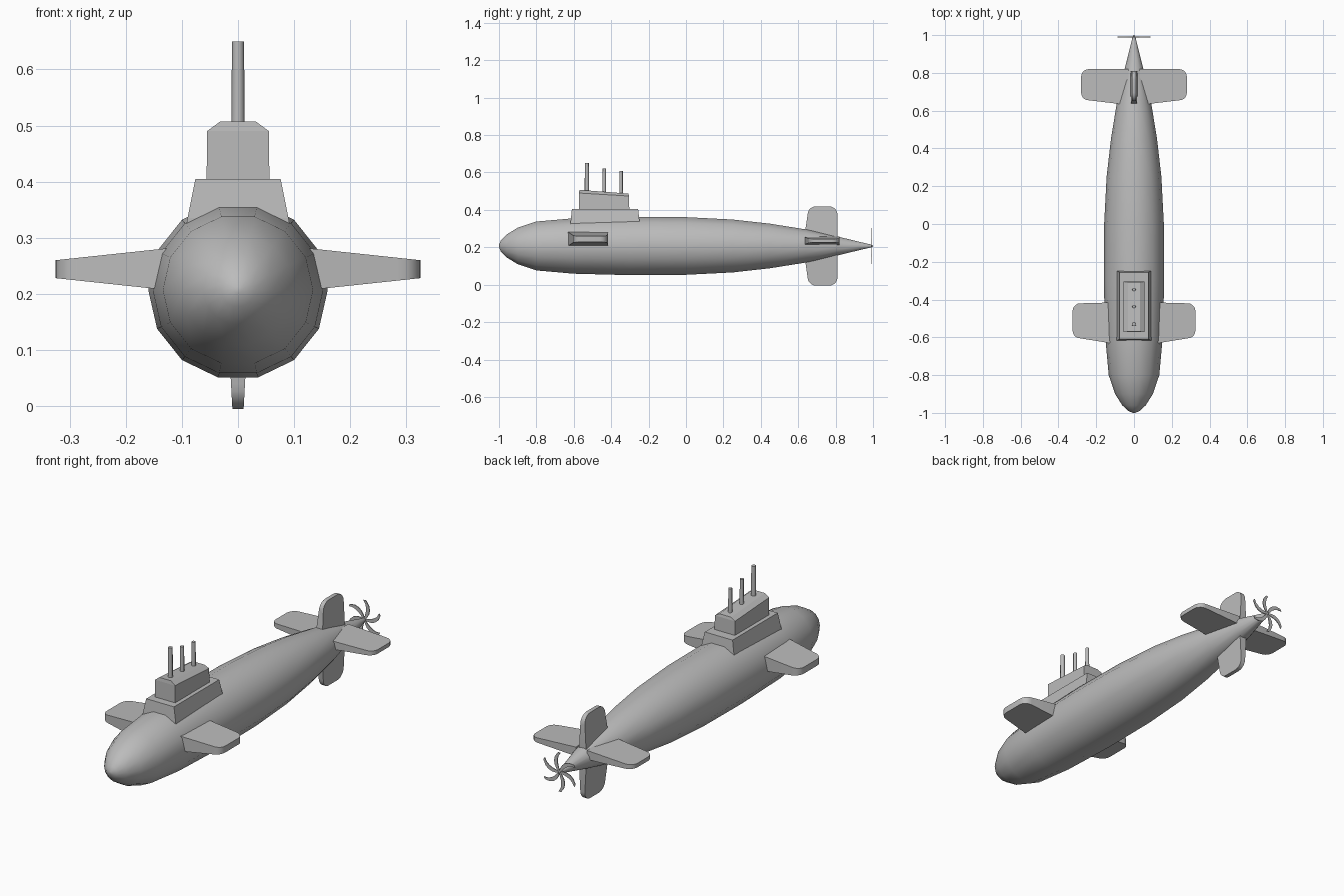
import bpy, bmesh, math
from mathutils import Matrix, Vector

cube = bpy.data.objects.get("Cube")
if cube:
    bpy.data.objects.remove(cube)

AXIS_Z = 0.207

grey = bpy.data.materials.new("plain_grey")
grey.use_nodes = True
colour = (0.5, 0.5, 0.5, 1)
grey.diffuse_color = colour
grey.node_tree.nodes["Principled BSDF"].inputs["Base Color"].default_value = colour


def finish(name, bm, smooth=None):
    """Turn a bmesh into a named, coloured object."""
    bmesh.ops.recalc_face_normals(bm, faces=bm.faces)
    mesh = bpy.data.meshes.new(name)
    bm.to_mesh(mesh)
    bm.free()
    mesh.materials.append(grey)
    ob = bpy.data.objects.new(name, mesh)
    bpy.context.collection.objects.link(ob)
    if smooth:
        bpy.ops.object.select_all(action='DESELECT')
        bpy.context.view_layer.objects.active = ob
        ob.select_set(True)
        bpy.ops.object.shade_smooth_by_angle(angle=math.radians(smooth))
    return ob


def loft(bm, rings):
    """Skin a list of equal-length rings and cap both ends."""
    loops = [[bm.verts.new(p) for p in ring] for ring in rings]
    n = len(loops[0])
    for a, b in zip(loops, loops[1:]):
        for i in range(n):
            j = (i + 1) % n
            bm.faces.new((a[i], a[j], b[j], b[i]))
    bm.faces.new(loops[0])
    bm.faces.new(loops[-1])


# Hull: fourteen-sided body of revolution, given as (y, radius)
stations = [(-1, .006), (-.99, .03), (-.96, .062), (-.9, .1), (-.8, .134),
            (-.6, .152), (-.3, .16), (0, .158), (.25, .145), (.45, .122),
            (.64, .091), (.81, .052), (.93, .022), (.985, .009), (1, .003)]
SIDES = 14
bm = bmesh.new()
loft(bm, [[(r * math.cos(math.tau * i / SIDES), y,
            AXIS_Z + r * math.sin(math.tau * i / SIDES))
           for i in range(SIDES)] for y, r in stations])
finish("hull", bm, 40)


def rounded_outline(root, tip, root_y, tip_y, radius):
    """Fin plan as (span, y) points with two rounded tip corners."""
    pts = [(root, root_y[0])]
    for k in range(6):
        a = math.pi / 2 * k / 5
        pts.append((tip - radius + radius * math.sin(a),
                    tip_y[0] + radius - radius * math.cos(a)))
    for k in range(6):
        a = math.pi / 2 * k / 5
        pts.append((tip - radius + radius * math.cos(a),
                    tip_y[1] - radius + radius * math.sin(a)))
    return pts + [(root, root_y[1])]


def fin(name, plan, thick, base, angle):
    """Slab fin, thinner at the tip, turned about the hull axis."""
    bm = bmesh.new()
    root, tip = plan[0][0], max(p[0] for p in plan)
    rings = []
    for side in (-1, 1):
        ring = []
        for s, y in plan:
            t = (s - root) / (tip - root)
            half = (thick[0] * (1 - t) + thick[1] * t) / 2
            ring.append((s, y, side * half))
        rings.append(ring)
    loft(bm, rings)
    bm.transform(Matrix.Translation((0, 0, base)) @ Matrix.Rotation(angle, 4, 'Y'))
    finish(name, bm, 30)


def mirrored(plan):
    return [(-s, y) for s, y in plan]


# Bow planes and stern planes
bow = rounded_outline(.1, .325, (-.635, -.415), (-.605, -.42), .04)
stern = rounded_outline(.03, .28, (.63, .82), (.655, .82), .04)
for label, plan_fn in (("left", lambda p: p), ("right", mirrored)):
    for part, plan, thick, base in (("bow_plane", bow, (.08, .032), .244),
                                    ("stern_plane", stern, (.045, .02), .235)):
        bm = bmesh.new()
        root, tip = plan[0][0], max(p[0] for p in plan)
        rings = []
        for side in (-1, 1):
            rings.append([(x, y, base + side / 2 * (thick[0] + (thick[1] - thick[0])
                          * (abs(x) - root) / (tip - root))) for x, y in plan_fn(plan)])
        loft(bm, rings)
        finish(label + "_" + part, bm, 30)

# Rudders above and below the tail
rudder = rounded_outline(.03, .212, (.63, .81), (.65, .81), .045)
fin("upper_rudder", rudder, (.04, .02), AXIS_Z, -math.pi / 2)
fin("lower_rudder", rudder, (.04, .02), AXIS_Z, math.pi / 2)


# Sail: tapered base and a chamfered tower sloping down towards the stern
def rect(w, y0, y1, z0, z1):
    return [(-w, y0, z0), (w, y0, z0), (w, y1, z1), (-w, y1, z1)]


bm = bmesh.new()
loft(bm, [rect(.098, -.617, -.245, .29, .29), rect(.09, -.617, -.248, .335, .335),
          rect(.076, -.61, -.256, .405, .405)])
finish("sail_base", bm)

bm = bmesh.new()
loft(bm, [rect(.056, -.572, -.303, .4, .4), rect(.055, -.572, -.305, .49, .474),
          rect(.032, -.57, -.308, .507, .487)])
finish("sail_tower", bm)

# Masts
for name, y, top, radius in (("front_mast", -.53, .65, .012),
                             ("middle_mast", -.437, .62, .01),
                             ("rear_mast", -.347, .608, .01)):
    bm = bmesh.new()
    bmesh.ops.create_cone(bm, cap_ends=True, segments=8, radius1=radius,
                          radius2=radius * .9, depth=top - .47)
    bm.transform(Matrix.Translation((0, y, (top + .47) / 2)))
    finish(name, bm, 50)

# Propeller: six thin curved blades
BLADES = 6
bm = bmesh.new()
for b in range(BLADES):
    spin = Matrix.Rotation(math.tau * b / BLADES, 4, 'Y')
    rings = []
    for k in range(6):
        t = k / 5
        r = .004 + .092 * t
        bend = .5 * t * t
        half = .004 + .006 * math.sin(math.pi * min(t * .85, 1))
        centre = Vector((r * math.cos(bend), .99, r * math.sin(bend)))
        side = Vector((-math.sin(bend), 0, math.cos(bend))) * half
        flat = Vector((0, .002, 0))
        ring = (centre - side - flat, centre + side - flat,
                centre + side + flat, centre - side + flat)
        rings.append([spin @ p for p in ring])
    loft(bm, rings)
bm.transform(Matrix.Translation((0, 0, AXIS_Z)))
finish("propeller", bm, 30)
